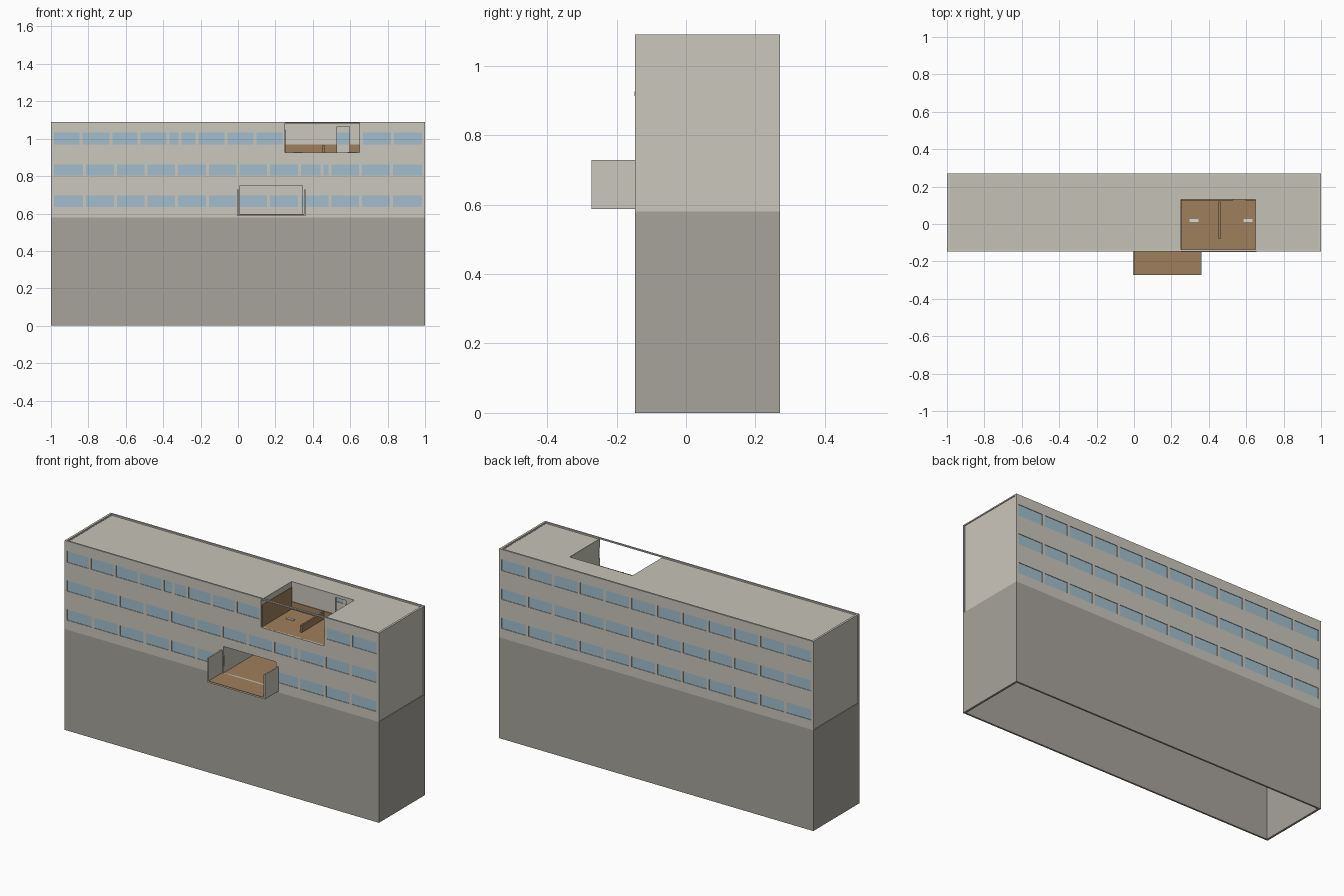
import bpy, bmesh
from mathutils import Vector

cube = bpy.data.objects.get("Cube")
if cube:
    bpy.data.objects.remove(cube, do_unlink=True)


def material(name, r, g, b):
    m = bpy.data.materials.new(name)
    m.use_nodes = True
    m.diffuse_color = (r, g, b, 1)
    m.node_tree.nodes["Principled BSDF"].inputs["Base Color"].default_value = (r, g, b, 1)
    return m


BEIGE = material("beige wall", 0.60, 0.57, 0.51)
GREY = material("grey base", 0.39, 0.37, 0.335)
ROOF = material("roof", 0.56, 0.54, 0.47)
GLASS = material("blue glass", 0.36, 0.52, 0.61)
WOOD = material("brown wood", 0.35, 0.215, 0.105)
WHITE = material("pale fitting", 0.66, 0.70, 0.71)


def finish(bm, name, mat):
    me = bpy.data.meshes.new(name)
    bm.to_mesh(me)
    bm.free()
    me.materials.append(mat)
    ob = bpy.data.objects.new(name, me)
    bpy.context.scene.collection.objects.link(ob)
    return ob


def box(name, mat, x, y, z):
    """Box from (min, max) pairs."""
    bm = bmesh.new()
    bmesh.ops.create_cube(bm, size=1)
    for v in bm.verts:
        v.co = Vector([(a + b) / 2 + c * (b - a) for c, (a, b) in zip(v.co, (x, y, z))])
    return finish(bm, name, mat)


def sheet(name, mat, outline, holes, place, thick):
    """Flat panel with rectangular holes, given as (u0, u1, v0, v1)."""
    rects = [outline] + holes
    u0, u1, v0, v1 = outline
    us = sorted({min(max(u, u0), u1) for r in rects for u in r[:2]})
    vs = sorted({min(max(v, v0), v1) for r in rects for v in r[2:]})
    bm = bmesh.new()
    for a, b in zip(us, us[1:]):
        for c, d in zip(vs, vs[1:]):
            u, v = (a + b) / 2, (c + d) / 2
            if any(h[0] < u < h[1] and h[2] < v < h[3] for h in holes):
                continue
            bm.faces.new([bm.verts.new(place(*p)) for p in ((a, c), (b, c), (b, d), (a, d))])
    bmesh.ops.remove_doubles(bm, verts=bm.verts, dist=0.0001)
    ob = finish(bm, name, mat)
    if thick:
        mod = ob.modifiers.new("thickness", "SOLIDIFY")
        mod.thickness, mod.offset = thick, 0
    return ob


FRONT, BACK = -0.147, 0.271      # outer faces
T = 0.01                         # wall thickness
BASE, TOP = 0.58, 1.083
ROWS = [(0.968, 1.032), (0.802, 0.863), (0.635, 0.696)]
UPPER = (0.25, 0.65, 0.925, TOP)     # cut-away room on the top floor
LOWER = (0.01, 0.345, 0.597, 0.75)   # opening behind the balcony


def windows(gaps, row):
    """Window rectangles between mullion centres."""
    edges = [-0.993] + gaps + [0.993]
    return [(a + 0.008, b - 0.008, *row) for a, b in zip(edges, edges[1:])]


def facade(side, y, wins, openings):
    sheet(side + "_facade", BEIGE, (-1, 1, BASE, TOP), wins + openings,
          lambda u, v: (u, y, v), T)
    for i, (low, high) in enumerate(ROWS):
        sheet(f"{side}_glass_{i + 1}", GLASS, (-0.985, 0.985, low, high), openings,
              lambda u, v: (u, y, v), 0.004)


# Facades: regular bays on the back, irregular mullions on the front
regular = [-0.984 + 0.164 * i for i in range(1, 12)]
front_gaps = [
    [-0.84, -0.68, -0.53, -0.375, -0.31, -0.22, -0.065, 0.09, 0.245, 0.66, 0.825],
    regular[:8] + [0.45] + regular[8:],
    regular,
]
facade("front", FRONT + T / 2,
       [w for g, r in zip(front_gaps, ROWS) for w in windows(g, r)], [UPPER, LOWER])
facade("back", BACK - T / 2, [w for r in ROWS for w in windows(regular, r)], [])

# End walls, copings and base walls
for side, s in (("left", 1), ("right", -1)):
    def span(a, b):
        return tuple(sorted((s * a, s * b)))
    box(side + "_end_wall", BEIGE, span(0.985, 0.996), (FRONT + T, BACK - T), (BASE, TOP))
    box(side + "_coping", BEIGE, span(0.988, 1), (FRONT + T, BACK - T), (TOP, 1.09))
    box(side + "_base_wall", GREY, span(0.988, 1), (FRONT + T, BACK - T), (0, BASE))
for side, y in (("front", (FRONT, FRONT + T)), ("back", (BACK - T, BACK))):
    box(side + "_coping", BEIGE, (-1, 1), y, (TOP, 1.09))
    box(side + "_base_wall", GREY, (-1, 1), y, (0, BASE))

# Roof with the cut-away, and the slab above the base
inside = (-0.988, 0.988, FRONT + T, BACK - T)
sheet("roof", ROOF, inside, [(0.25, 0.65, FRONT, 0.13)], lambda u, v: (u, v, 1.077), 0.01)
box("base_slab", GREY, inside[:2], inside[2:], (BASE - 0.012, BASE - 0.002))

# Top floor room
ROOM_Y = (FRONT + T, 0.13)
box("room_floor", WOOD, (0.25, 0.65), (FRONT + 0.001, 0.13), (0.915, 0.925))
box("room_floor_edge", BEIGE, (0.25, 0.655), (FRONT - 0.002, FRONT + 0.001), (0.913, 0.925))
sheet("room_back_wall", BEIGE, (0.25, 0.65, 0.915, 1.072), [(0.53, 0.595, 0.925, 1.065)],
      lambda u, v: (u, 0.134, v), 0.008)
box("room_right_wall", BEIGE, (0.242, 0.25), ROOM_Y, (0.915, 1.072))
box("room_left_wall", BEIGE, (0.65, 0.658), ROOM_Y, (0.915, 1.072))
box("room_wood_panel", WOOD, (0.25, 0.253), ROOM_Y, (0.925, 1.05))
for i, x in enumerate(((0.25, 0.53), (0.595, 0.65))):
    box(f"room_wainscot_{i + 1}", WOOD, x, (0.126, 0.13), (0.925, 0.968))
box("room_partition", WOOD, (0.452, 0.462), (-0.08, 0.12), (0.925, 0.966))
for i, x in enumerate((0.32, 0.61)):
    box(f"room_fitting_{i + 1}", WHITE, (x - 0.024, x + 0.024), (0.012, 0.026), (0.925, 0.929))

# Lower room behind the balcony
IN_Y = (FRONT + T, BACK - T)
box("lower_room_floor", WOOD, (0.01, 0.345), (FRONT, BACK - T), (0.587, 0.597))
box("lower_room_right_wall", BEIGE, (0.002, 0.01), IN_Y, (0.587, 0.75))
box("lower_room_left_wall", BEIGE, (0.345, 0.353), IN_Y, (0.587, 0.75))

# Balcony
BAL_Y = (-0.272, FRONT)
box("balcony_slab", BEIGE, (-0.005, 0.362), BAL_Y, (0.587, 0.593))
box("balcony_floor", WOOD, (0.003, 0.354), BAL_Y, (0.593, 0.597))
for side, x in (("right", (-0.005, 0.003)), ("left", (0.354, 0.362))):
    box(f"balcony_{side}_wall", BEIGE, x, BAL_Y, (0.593, 0.728))
